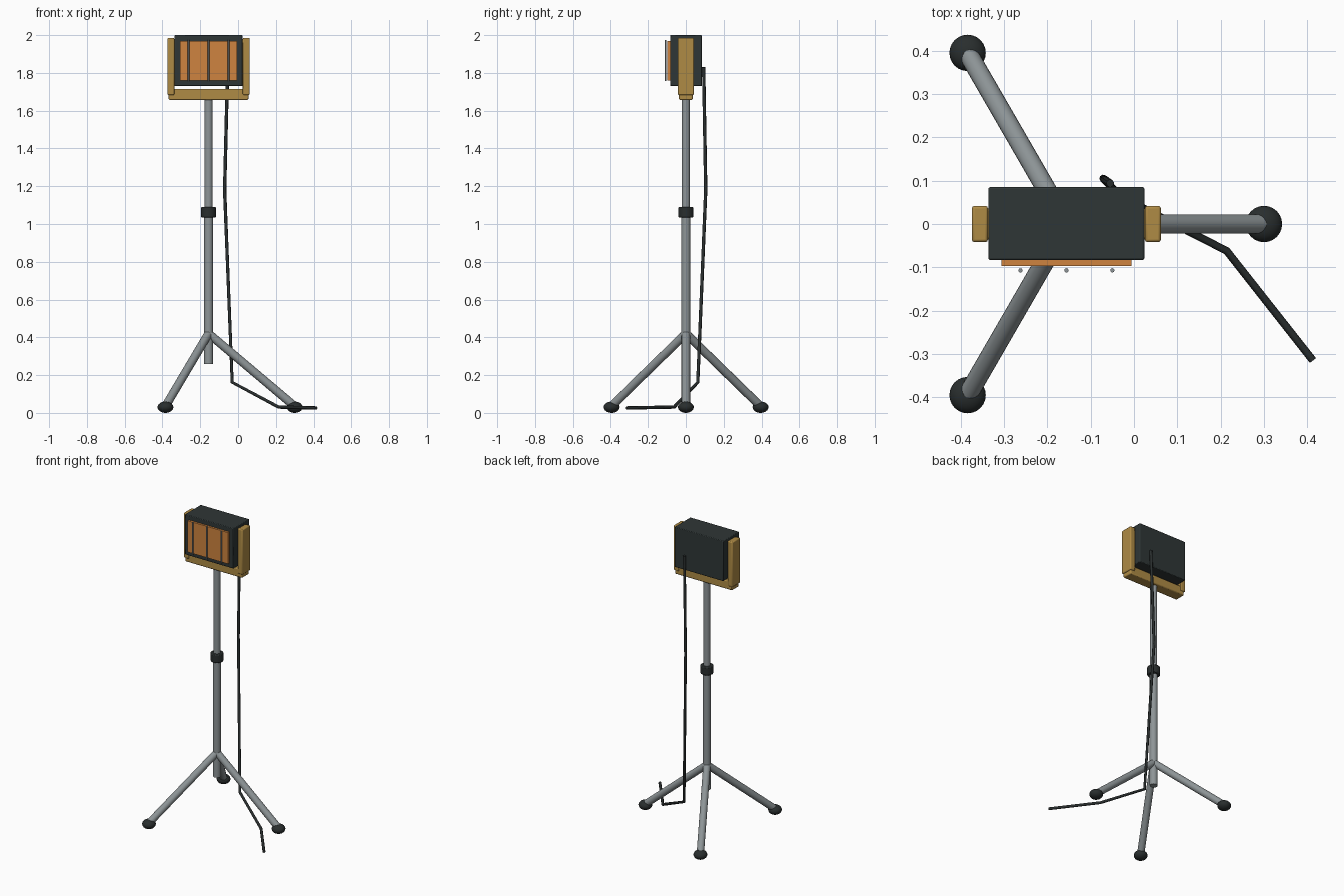
import bpy, math
from mathutils import Vector

if "Cube" in bpy.data.objects:
    bpy.data.objects.remove(bpy.data.objects["Cube"])

CX = -0.156  # x position of the pole axis


def material(name, rgb):
    m = bpy.data.materials.new(name)
    m.diffuse_color = (*rgb, 1)
    m.use_nodes = True
    m.node_tree.nodes["Principled BSDF"].inputs["Base Color"].default_value = m.diffuse_color
    return m


DARK = material("dark_housing", (0.028, 0.037, 0.037))
RUBBER = material("black_rubber", (0.022, 0.027, 0.027))
METAL = material("grey_metal", (0.27, 0.30, 0.31))
ORANGE = material("orange_glass", (0.62, 0.23, 0.05))
YELLOW = material("mustard_bracket", (0.43, 0.26, 0.06))


def finish(ob, name, mat, smooth=True):
    ob.name = name
    ob.data.materials.append(mat)
    if smooth:
        bpy.ops.object.shade_smooth_by_angle(angle=math.radians(35))
    return ob


def box(name, lo, hi, mat, bevel=0.0):
    lo, hi = Vector(lo), Vector(hi)
    bpy.ops.mesh.primitive_cube_add(size=1, location=(lo + hi) / 2)
    ob = bpy.context.object
    ob.scale = hi - lo
    bpy.ops.object.transform_apply(location=False, rotation=False)
    if bevel:
        mod = ob.modifiers.new("bevel", 'BEVEL')
        mod.width, mod.segments = bevel, 2
    return finish(ob, name, mat)


def rod(name, a, b, r, mat, sides=20):
    a, b = Vector(a), Vector(b)
    bpy.ops.mesh.primitive_cylinder_add(vertices=sides, radius=r, depth=(b - a).length,
                                        location=(a + b) / 2)
    ob = bpy.context.object
    ob.rotation_euler = (b - a).to_track_quat('Z', 'Y').to_euler()
    return finish(ob, name, mat)


# Telescopic pole and clamp collar
rod("lower_pole", (CX, 0, 0.26), (CX, 0, 1.06), 0.024, METAL)
rod("upper_pole", (CX, 0, 1.04), (CX, 0, 1.68), 0.0215, METAL)
collar = rod("clamp_collar", (CX, 0, 1.035), (CX, 0, 1.09), 0.04, RUBBER)
mod = collar.modifiers.new("bevel", 'BEVEL')
mod.width, mod.segments = 0.005, 2

# Tripod legs with flattened rubber feet
for i, deg in enumerate((0, 120, 240)):
    d = Vector((math.cos(math.radians(deg)), math.sin(math.radians(deg)), 0))
    hub = Vector((CX, 0, 0))
    rod(f"leg_{i}", hub + Vector((0, 0, 0.42)), hub + d * 0.456 + Vector((0, 0, 0.035)), 0.0225, METAL)
    bpy.ops.mesh.primitive_uv_sphere_add(segments=24, ring_count=12, radius=1,
                                         location=hub + d * 0.456 + Vector((0, 0, 0.03)))
    foot = bpy.context.object
    foot.scale = (0.042, 0.042, 0.03)
    finish(foot, f"foot_{i}", RUBBER)

# U-shaped bracket
box("bracket_base", (CX - 0.211, -0.036, 1.657), (CX + 0.211, 0.036, 1.715), YELLOW, 0.006)
for side, s in (("left", -1), ("right", 1)):
    x0, x1 = sorted((CX + s * 0.181, CX + s * 0.218))
    box(f"bracket_arm_{side}", (x0, -0.042, 1.683), (x1, 0.042, 1.985), YELLOW, 0.006)

# Lamp housing, glowing front panel and guard bars
box("lamp_housing", (CX - 0.18, -0.083, 1.73), (CX + 0.18, 0.085, 2.0), DARK, 0.004)
box("front_panel", (CX - 0.15, -0.097, 1.76), (CX + 0.15, -0.08, 1.97), ORANGE)
for i in (-1, 0, 1):
    x = CX + i * 0.106
    rod(f"guard_bar_{i + 1}", (x, -0.107, 1.757), (x, -0.107, 1.975), 0.005, METAL, 10)

# Power cable hanging down the back and trailing on the ground
pts = [(-0.055, 0.094, 1.83), (-0.071, 0.105, 1.18), (-0.031, 0.063, 0.162),
       (0.214, -0.062, 0.031), (0.413, -0.315, 0.026)]
cu = bpy.data.curves.new("power_cable", 'CURVE')
cu.dimensions = '3D'
cu.bevel_depth, cu.bevel_resolution, cu.use_fill_caps = 0.009, 2, True
sp = cu.splines.new('POLY')
sp.points.add(len(pts) - 1)
for p, c in zip(sp.points, pts):
    p.co = (*c, 1)
cable = bpy.data.objects.new("power_cable", cu)
bpy.context.collection.objects.link(cable)
cu.materials.append(RUBBER)
